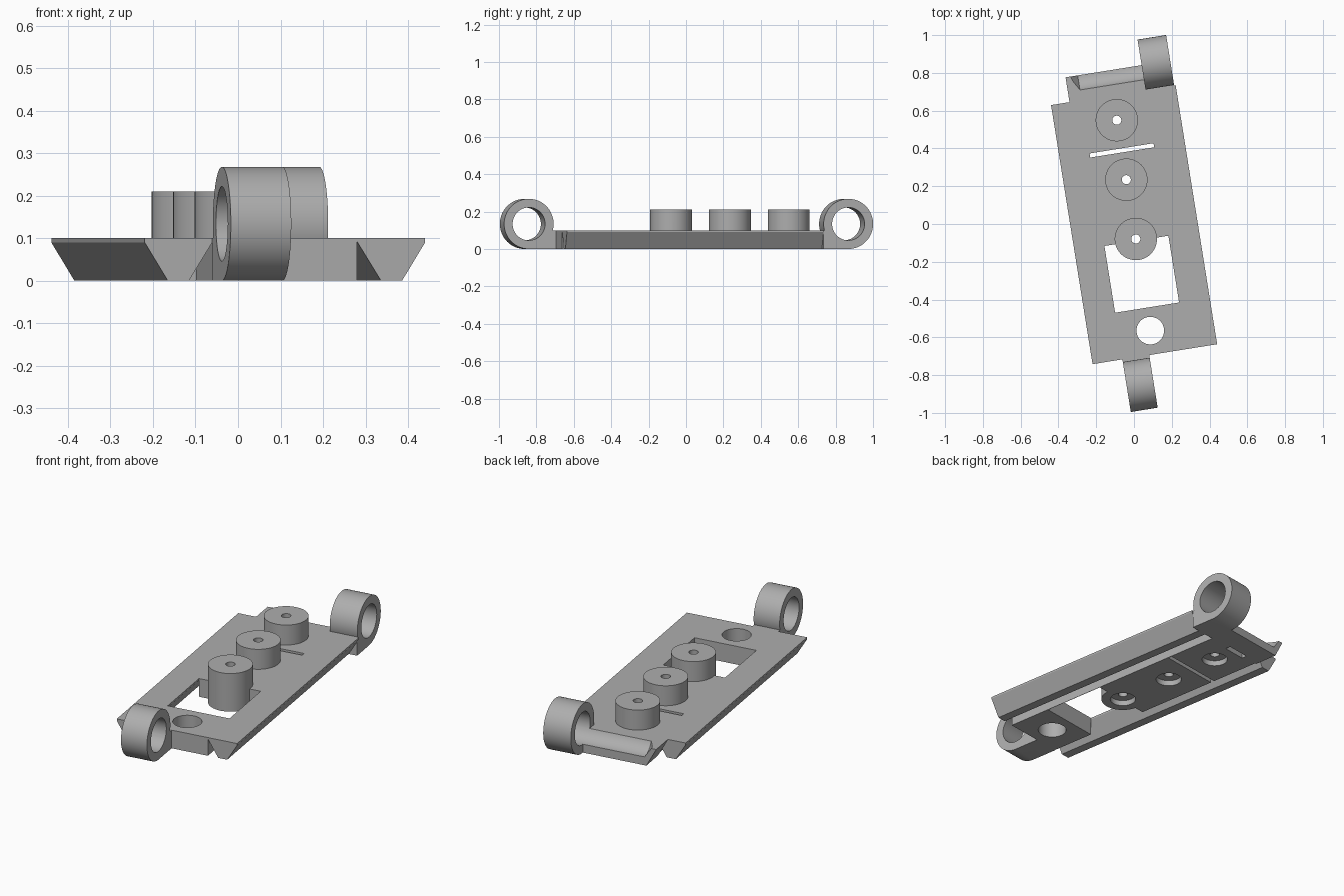
import bpy, bmesh, math
from mathutils import Matrix, Vector

if "Cube" in bpy.data.objects:
    bpy.data.objects.remove(bpy.data.objects["Cube"])

TURN = Matrix.Rotation(math.radians(9.1), 4, 'Z')   # whole part sits turned on the ground
grey = bpy.data.materials.new("plain_grey")
grey.diffuse_color = (0.42, 0.42, 0.42, 1)
grey.use_nodes = True
grey.node_tree.nodes["Principled BSDF"].inputs["Base Color"].default_value = grey.diffuse_color


def finish(name, bm):
    bmesh.ops.recalc_face_normals(bm, faces=bm.faces)
    mesh = bpy.data.meshes.new(name)
    bm.to_mesh(mesh)
    bm.free()
    mesh.materials.append(grey)
    ob = bpy.data.objects.new(name, mesh)
    bpy.context.collection.objects.link(ob)
    return ob


def extrude(name, pts, offset):
    """Solid from a closed planar profile swept by an offset."""
    bm = bmesh.new()
    face = bm.faces.new([bm.verts.new(p) for p in pts])
    new = bmesh.ops.extrude_face_region(bm, geom=[face])["geom"]
    bmesh.ops.translate(bm, vec=Vector(offset),
                        verts=[g for g in new if isinstance(g, bmesh.types.BMVert)])
    return finish(name, bm)


def box(name, x0, x1, y0, y1, z0, z1):
    return extrude(name, [(x0, y0, z0), (x1, y0, z0), (x1, y1, z0), (x0, y1, z0)],
                   (0, 0, z1 - z0))


def cyl(name, r, lo, hi, centre, axis='Z', r2=None, n=64):
    """Cylinder or cone from lo to hi along X or Z; centre gives the other two coordinates."""
    bm = bmesh.new()
    bmesh.ops.create_cone(bm, cap_ends=True, segments=n, radius1=r,
                          radius2=r if r2 is None else r2, depth=hi - lo)
    mid = (lo + hi) / 2
    if axis == 'X':
        m = Matrix.Translation((mid, *centre)) @ Matrix.Rotation(math.pi / 2, 4, 'Y')
    else:
        m = Matrix.Translation((*centre, mid))
    bmesh.ops.transform(bm, matrix=m, verts=bm.verts)
    return finish(name, bm)


def combine(ob, other, op):
    mod = ob.modifiers.new("cut", 'BOOLEAN')
    mod.operation, mod.solver, mod.object = op, 'EXACT', other
    bpy.context.view_layer.objects.active = ob
    bpy.ops.object.modifier_apply(modifier=mod.name)
    bpy.data.objects.remove(other)


def cut(ob, other):
    combine(ob, other, 'DIFFERENCE')


def join(ob, other):
    combine(ob, other, 'UNION')


# Deck: dovetail sides with V grooves either side of the core
half = [(0.334, 0.1), (0.334, 0.09), (0.279, 0), (0.229, 0), (0.172, 0.092), (0.172, 0)]
profile = half + [(-x, z) for x, z in reversed(half)]
deck = extrude("deck", [(x, -0.698, z) for x, z in profile], (0, 1.389, 0))
cut(deck, box("window", -0.173, 0.17, -0.448, -0.09, -0.1, 0.3))
cut(deck, box("slot", -0.173, 0.17, 0.384, 0.406, -0.1, 0.3))
cut(deck, cyl("round_hole", 0.073, -0.1, 0.3, (-0.004, -0.571)))

# Bosses with through holes and counterbores underneath
for y in (-0.08, 0.238, 0.557):
    c = (-0.003, y)
    join(deck, cyl("boss", 0.112, 0, 0.21, c))
    cut(deck, cyl("boss_hole", 0.024, -0.1, 0.3, c, n=32))
    cut(deck, cyl("counterbore", 0.066, -0.1, 0.03, c))

# Hinge rings, each with a foot running into the deck
BACK, FRONT, MID, R, BORE = 0.827, -0.846, 0.134, 0.134, 0.088
back_ring = cyl("back_ring", R, 0.173, 0.326, (BACK, MID), 'X')
join(back_ring, box("foot", 0.173, 0.326, 0.691, BACK, 0, 0.1))
cut(back_ring, cyl("bore", BORE, 0.1, 0.4, (BACK, MID), 'X'))

front_ring = cyl("front_ring", R, -0.174, -0.03, (FRONT, MID), 'X')
join(front_ring, box("foot", -0.174, -0.03, FRONT, -0.698, 0, 0.1))
cut(front_ring, cyl("bore", BORE, -0.3, 0.1, (FRONT, MID), 'X'))

# Cradle bar beside the back ring, hollowed in line with its bore, ending in a lip
bar = extrude("cradle_bar", [(-0.235, 0.691, 0.1), (0.173, 0.691, 0.1),
                             (0.173, 0.691, 0), (-0.18, 0.691, 0)], (0, 0.133, 0))
cut(bar, cyl("bar_bore", BORE, -0.17, 0.3, (BACK, MID), 'X'))
cut(bar, cyl("bar_cone", 0.03, -0.21, -0.169, (BACK, MID), 'X', r2=BORE))
pocket = (-0.085, 0.045, 0.675, 0.705, -0.1, 0.03)
cut(bar, box("pocket", *pocket))
cut(deck, box("pocket", *pocket))

# Turn everything into place and smooth the round parts
bpy.ops.object.select_all(action='DESELECT')
for ob in (deck, back_ring, front_ring, bar):
    ob.data.transform(TURN)
    ob.select_set(True)
bpy.context.view_layer.objects.active = deck
bpy.ops.object.shade_smooth_by_angle(angle=math.radians(30))
